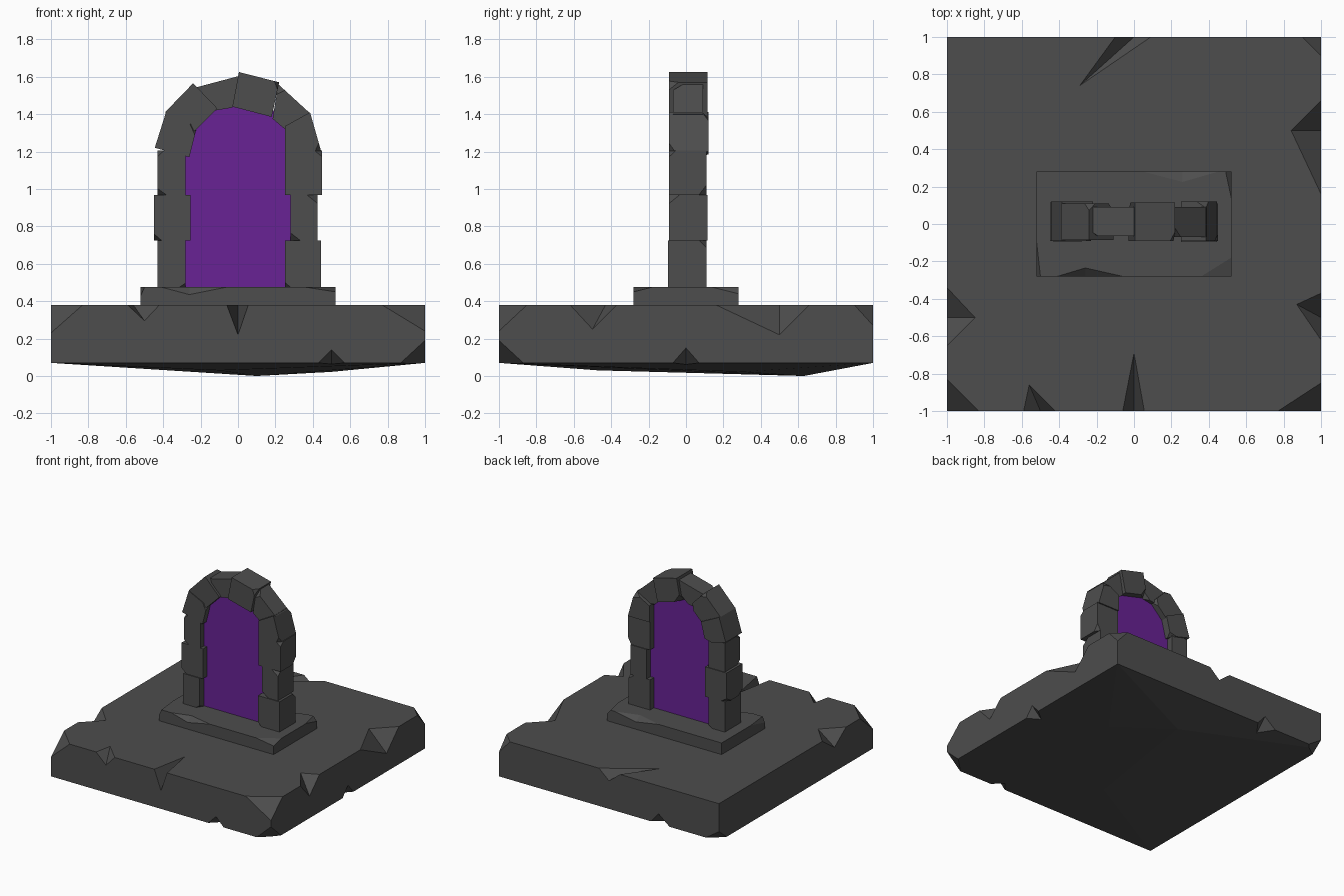
import bpy, bmesh, random
from mathutils import Vector as V

if "Cube" in bpy.data.objects:
    bpy.data.objects.remove(bpy.data.objects["Cube"])

random.seed(4)


def material(name, col):
    m = bpy.data.materials.new(name)
    m.diffuse_color = (*col, 1)
    m.use_nodes = True
    m.node_tree.nodes["Principled BSDF"].inputs["Base Color"].default_value = m.diffuse_color
    return m


STONE = material("dark grey stone", (0.075, 0.075, 0.075))
GLOW = material("portal purple", (0.14, 0.016, 0.30))


def hull(points):
    bm = bmesh.new()
    for p in points:
        bm.verts.new(p)
    r = bmesh.ops.convex_hull(bm, input=bm.verts)
    bmesh.ops.delete(bm, geom=list({g for g in r["geom_interior"] + r["geom_unused"]
                                    if isinstance(g, bmesh.types.BMVert)}), context='VERTS')
    bmesh.ops.dissolve_limit(bm, angle_limit=0.005, verts=bm.verts, edges=bm.edges)
    bmesh.ops.recalc_face_normals(bm, faces=bm.faces)
    return bm


def slice_corner(bm, corner, a, b, c):
    """Cut the corner off a convex solid with the plane through a, b, c."""
    a, b, c, corner = V(a), V(b), V(c), V(corner)
    n = (b - a).cross(c - a).normalized()
    if n.dot(corner - a) < 0:
        n = -n
    bmesh.ops.bisect_plane(bm, geom=bm.verts[:] + bm.edges[:] + bm.faces[:],
                           plane_co=a, plane_no=n, clear_outer=True)
    open_edges = [e for e in bm.edges if e.is_boundary]
    bmesh.ops.holes_fill(bm, edges=open_edges, sides=0)
    bmesh.ops.recalc_face_normals(bm, faces=bm.faces)


def finish(bm, name, mat):
    me = bpy.data.meshes.new(name)
    bm.to_mesh(me)
    bm.free()
    ob = bpy.data.objects.new(name, me)
    bpy.context.collection.objects.link(ob)
    me.materials.append(mat)
    return ob


def notch(ob, a, b, c, d):
    """Cut a V groove: mouth a-b lies on an edge, c and d end on the two faces."""
    a, b, c, d = V(a), V(b), V(c), V(d)
    m = (c + d) / 2
    cut = finish(hull([c, d, a + (a - m) * .5, b + (b - m) * .5]), "notch_cutter", STONE)
    cut.hide_render = True
    mod = ob.modifiers.new("notch", 'BOOLEAN')
    mod.operation, mod.solver, mod.object = 'DIFFERENCE', 'EXACT', cut
    bpy.context.view_layer.update()
    dg = bpy.context.evaluated_depsgraph_get()
    me = bpy.data.meshes.new_from_object(ob.evaluated_get(dg))
    ob.modifiers.clear()
    ob.data = me
    bpy.data.objects.remove(cut)


def box(x0, x1, y0, y1, z0, z1):
    return [(x, y, z) for x in (x0, x1) for y in (y0, y1) for z in (z0, z1)]


# Ground slab with uneven underside and broken corners
T, B = 0.38, 0.07
bm = hull(box(-1, 1, -1, 1, B, T) + [(.1, .63, 0), (.5, .3, .022), (-.1, -.47, .03), (-.5, .3, .04)])
slice_corner(bm, (-1, -1, T), (-.83, -1, T), (-1, -.83, T), (-1, -1, .23))
slice_corner(bm, (1, -1, T), (.77, -1, T), (1, -.85, T), (1, -1, .24))
slice_corner(bm, (1, 1, T), (.9, 1, T), (1, .9, T), (1, 1, .27))
slice_corner(bm, (1, -1, B), (.87, -1, B), (1, -.87, B), (1, -1, .19))
slice_corner(bm, (-1, 1, B), (-.88, 1, B), (-1, .9, B), (-1, 1, .15))
slab = finish(bm, "ground_slab", STONE)
for args in [
    ((-.06, -1, T), (.055, -1, T), (0, -.69, T), (0, -1, .22)),
    ((-.59, -1, T), (-.42, -1, T), (-.56, -.86, T), (-.5, -1, .295)),
    ((1, .16, T), (1, .66, T), (.84, .5, T), (1, .5, .22)),
    ((1, -.62, T), (1, -.37, T), (.87, -.43, T), (1, -.5, .25)),
    ((-1, -.65, T), (-1, -.34, T), (-.85, -.5, T), (-1, -.5, .27)),
    ((-.1, 1, T), (.09, 1, T), (-.29, .74, T), (0, 1, .3)),
    ((.43, -1, B), (.57, -1, B), (.5, -.9, B - .02), (.5, -1, .14)),
    ((1, -.07, B), (1, .07, B), (.9, 0, B - .02), (1, 0, .15)),
    ((-.55, 1, B), (-.38, 1, B), (-.45, .9, B - .02), (-.45, 1, .15)),
]:
    notch(slab, *args)

# Door step, sunk slightly into the slab
T = 0.475
bm = hull(box(-.52, .52, -.28, .28, .37, T))
slice_corner(bm, (.52, -.28, T), (.36, -.28, T), (.52, -.18, T), (.52, -.28, .45))
slice_corner(bm, (-.52, -.28, T), (-.5, -.28, T), (-.52, -.1, T), (-.52, -.28, .43))
slice_corner(bm, (.52, .28, T), (.49, .28, T), (.52, .14, T), (.52, .28, .44))
step = finish(bm, "door_step", STONE)
notch(step, (-.41, -.28, T), (-.06, -.28, T), (-.26, -.235, T), (-.26, -.28, .435))
notch(step, (.05, .28, T), (.45, .28, T), (.26, .225, T), (.26, .28, .44))


def stone(name, outline, y0=-.09, y1=.11, chips=2):
    """Extruded block with a few small corners knocked off."""
    pts = [V((x, y, z)) for x, z in outline for y in (y0, y1)]
    bm = hull(pts)
    for i in random.sample(range(len(pts)), chips):
        p, n = pts[i], len(outline)
        k, s = i // 2, i % 2
        ends = [pts[(k + 1) % n * 2 + s], pts[(k - 1) % n * 2 + s], pts[k * 2 + 1 - s]]
        cuts = [p + (e - p).normalized() * random.uniform(.025, .06) for e in ends]
        slice_corner(bm, p, *cuts)
    finish(bm, name, STONE)


# Pillar blocks
rows = (.47, .723, .968, 1.205)
sides = {"left": [(-.43, -.28), (-.45, -.255), (-.43, -.28)],
         "right": [(.25, .445), (.28, .425), (.25, .45)]}
for side, widths in sides.items():
    for i, (x0, x1) in enumerate(widths):
        z0, z1 = rows[i], rows[i + 1]
        stone(f"{side}_pillar_block_{i + 1}", [(x0, z0), (x1, z0), (x1, z1), (x0, z1)],
              -.09 - .007 * (i == 0), .11 + .006 * (i == 1))

# Arch blocks, left to right
arch = [
    ([(-.445, 1.22), (-.385, 1.41), (-.22, 1.33), (-.26, 1.17)], -.09, .12),
    ([(-.39, 1.41), (-.24, 1.565), (-.11, 1.43), (-.23, 1.31)], -.085, .11),
    ([(-.235, 1.54), (.01, 1.605), (-.03, 1.435), (-.12, 1.42)], -.065, .09),
    ([(.005, 1.625), (.22, 1.57), (.18, 1.385), (-.03, 1.44)], -.09, .115),
    ([(.215, 1.56), (.39, 1.40), (.25, 1.32), (.185, 1.375)], -.07, .09),
    ([(.385, 1.41), (.445, 1.2), (.25, 1.2), (.25, 1.335)], -.09, .12),
]
for i, (outline, y0, y1) in enumerate(arch):
    stone(f"arch_block_{i + 1}", outline, y0, y1)

# Glowing portal filling the opening
inner = [(-.3, .47), (.3, .47), (.3, 1.22), (.27, 1.35), (.19, 1.42), (-.04, 1.47),
         (-.13, 1.44), (-.25, 1.33), (-.3, 1.2)]
finish(hull([(x, y, z) for x, z in inner for y in (-.04, .06)]), "portal_surface", GLOW)
